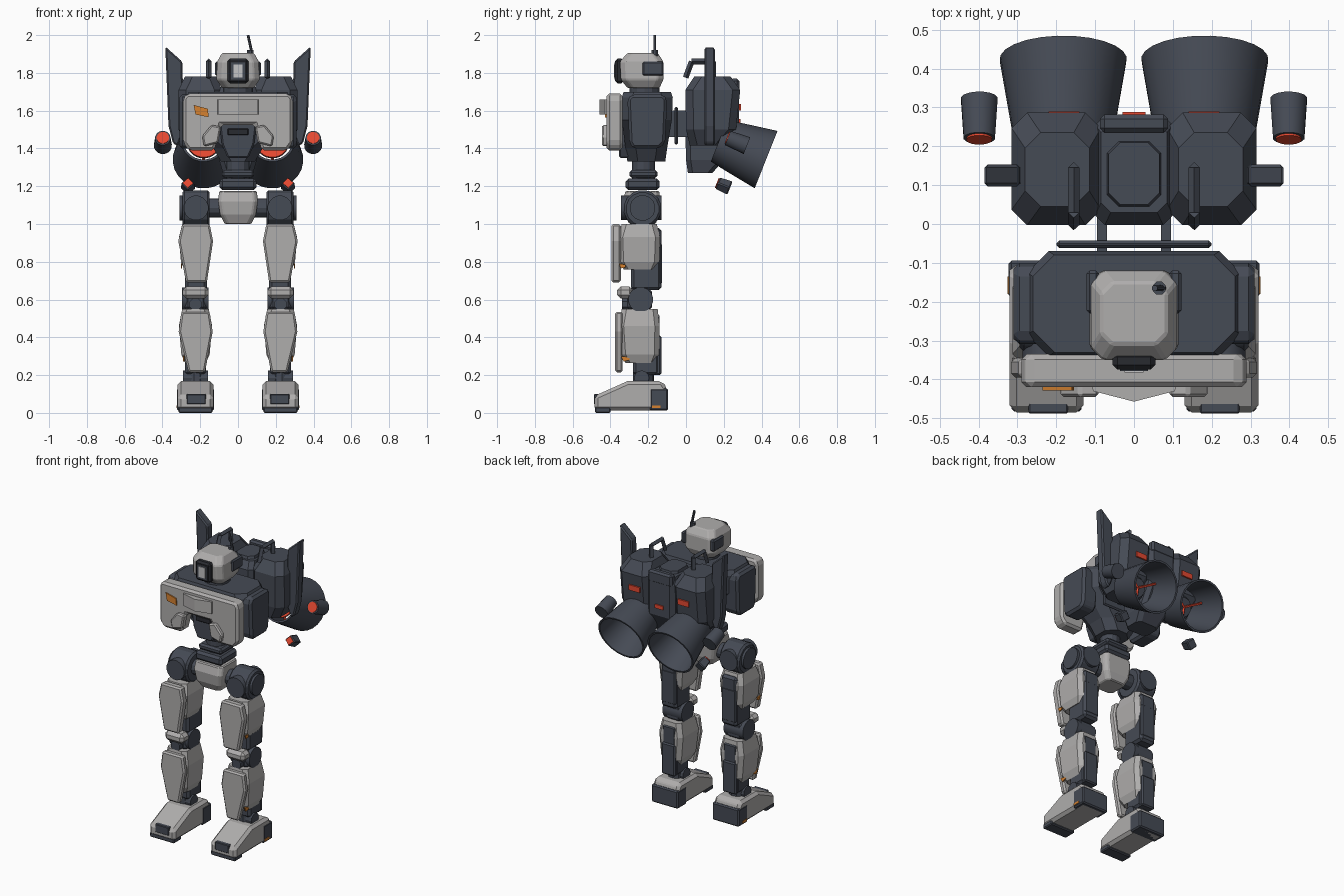
import bpy, bmesh, math
from mathutils import Vector

if "Cube" in bpy.data.objects:
    bpy.data.objects.remove(bpy.data.objects["Cube"])


def colour(name, rgb):
    m = bpy.data.materials.new(name)
    m.diffuse_color = (*rgb, 1)
    m.use_nodes = True
    m.node_tree.nodes["Principled BSDF"].inputs["Base Color"].default_value = m.diffuse_color
    return m


LIGHT = colour("light_grey", (0.43, 0.42, 0.415))
DARK = colour("dark_slate", (0.060, 0.069, 0.090))
BLACK = colour("near_black", (0.022, 0.024, 0.030))
RED = colour("red_glow", (0.78, 0.065, 0.03))
ORANGE = colour("orange", (0.66, 0.22, 0.03))
GLASS = colour("pale_lens", (0.55, 0.55, 0.56))


def finish(name, bm, mat, bevel=0, mirror=False, smooth=False):
    bmesh.ops.recalc_face_normals(bm, faces=bm.faces)
    me = bpy.data.meshes.new(name)
    bm.to_mesh(me)
    bm.free()
    me.materials.append(mat)
    ob = bpy.data.objects.new(name, me)
    bpy.context.collection.objects.link(ob)
    if smooth:
        bpy.ops.object.select_all(action='DESELECT')
        ob.select_set(True)
        bpy.context.view_layer.objects.active = ob
        bpy.ops.object.shade_smooth_by_angle(angle=math.radians(35))
    if bevel:
        b = ob.modifiers.new("bevel", 'BEVEL')
        b.width, b.segments = bevel, 1
        b.limit_method, b.angle_limit = 'ANGLE', math.radians(30)
    if mirror:
        ob.modifiers.new("mirror", 'MIRROR')
    return ob


def skin(name, rings, mat, cap=True, wrap=False, **kw):
    """Bridge a list of equal-length point rings."""
    bm = bmesh.new()
    vs = [[bm.verts.new(p) for p in r] for r in rings]
    n = len(vs[0])
    for a, b in zip(vs, vs[1:] + ([vs[0]] if wrap else [])):
        for i in range(n):
            bm.faces.new((a[i], a[(i + 1) % n], b[(i + 1) % n], b[i]))
    if cap:
        bm.faces.new(vs[0])
        bm.faces.new(vs[-1])
    return finish(name, bm, mat, **kw)


def loft(name, sections, mat, c=0.03, **kw):
    """Chamfered rectangles (z, x0, x1, y0, y1) stacked in z."""
    rings = []
    for z, a, b, d, e in sections:
        rings.append([(a + c, d, z), (b - c, d, z), (b, d + c, z), (b, e - c, z),
                      (b - c, e, z), (a + c, e, z), (a, e - c, z), (a, d + c, z)])
    return skin(name, rings, mat, **kw)


def prism(name, pts, axis, a, b, mat, **kw):
    """Extrude a 2D outline along one axis from a to b."""
    def put(p, t):
        q = list(p)
        q.insert("xyz".index(axis), t)
        return q
    return skin(name, [[put(p, t) for p in pts] for t in (a, b)], mat, **kw)


def box(name, x0, x1, y0, y1, z0, z1, mat, **kw):
    return prism(name, [(x0, y0), (x1, y0), (x1, y1), (x0, y1)], 'z', z0, z1, mat, **kw)


def spin(name, p, d, profile, mat, n=24, wrap=False, **kw):
    """Revolve (radius, distance) pairs about the axis d from p."""
    p, d = Vector(p), Vector(d).normalized()
    u = d.orthogonal().normalized()
    w = d.cross(u)
    rings = []
    for r, t in profile:
        rings.append([p + d * t + r * (u * math.cos(q) + w * math.sin(q))
                      for q in (math.tau * (i + .5) / n for i in range(n))])
    return skin(name, rings, mat, cap=not wrap, wrap=wrap, **kw)


def rod(name, p, q, r0, mat, r1=None, n=16, **kw):
    d = Vector(q) - Vector(p)
    return spin(name, p, d, [(r0, 0), (r1 or r0, d.length)], mat, n=n, **kw)


# Head
loft("head", [(1.72, -.085, .085, -.31, -.14), (1.765, -.115, .115, -.345, -.12),
              (1.86, -.11, .11, -.35, -.12), (1.905, -.085, .085, -.31, -.15)], LIGHT, bevel=.006)
box("visor_frame", -.055, .055, -.375, -.33, 1.745, 1.875, BLACK, bevel=.012)
box("visor_inset", -.036, .036, -.378, -.37, 1.765, 1.855, DARK)
box("visor_lens", -.024, .024, -.382, -.37, 1.775, 1.845, GLASS)
box("ear_block", .09, .122, -.23, -.12, 1.785, 1.86, DARK, bevel=.008, mirror=True)
rod("antenna_base", (.065, -.165, 1.88), (.065, -.165, 1.92), .018, DARK, n=8)
rod("antenna", (.075, -.165, 1.9), (.053, -.165, 2.0), .008, DARK, n=8)
rod("neck", (0, -.22, 1.67), (0, -.22, 1.74), .08, DARK, n=12)

# Torso
loft("torso", [(1.33, -.09, .09, -.31, -.11), (1.40, -.13, .13, -.32, -.10),
               (1.55, -.27, .27, -.34, -.075), (1.67, -.275, .275, -.34, -.07),
               (1.70, -.26, .26, -.33, -.08)], DARK, c=.055)
prism("shoulder_panel", [(-.31, 1.66), (-.29, 1.685), (-.12, 1.685), (-.10, 1.66), (-.11, 1.43),
                         (-.14, 1.40), (-.28, 1.40), (-.30, 1.43)], 'x', .2, .31, DARK, bevel=.015, mirror=True)
prism("belly_panel", [(-.1, 1.54), (.1, 1.54), (.085, 1.42), (.055, 1.35), (-.055, 1.35), (-.085, 1.42)],
      'y', -.355, -.28, DARK, bevel=.008)
box("belly_vent", -.055, .055, -.368, -.35, 1.47, 1.505, BLACK, bevel=.004)
prism("chest_plate", [(0, 1.69), (.27, 1.69), (.29, 1.665), (.29, 1.43), (.26, 1.39), (.125, 1.39),
                      (.09, 1.525), (0, 1.525), (-.09, 1.525), (-.125, 1.39), (-.26, 1.39),
                      (-.29, 1.43), (-.29, 1.665), (-.27, 1.69)], 'y', -.42, -.335, LIGHT, bevel=.014)
prism("chest_wedge", [(-.11, -.41), (-.105, -.43), (0, -.457), (.105, -.43), (.11, -.41)],
      'z', 1.58, 1.66, LIGHT)
prism("chest_pod", [(.19, 1.465), (.14, 1.525), (.09, 1.515), (.105, 1.43), (.18, 1.41)],
      'y', -.445, -.40, LIGHT, bevel=.008, mirror=True)
prism("chest_marker", [(-.235, 1.63), (-.16, 1.61), (-.155, 1.565), (-.225, 1.58)],
      'y', -.428, -.419, ORANGE)

# Waist and pelvis
rod("waist_column", (0, -.225, 1.22), (0, -.225, 1.36), .062, DARK, n=12)
box("waist_ring_upper", -.085, .085, -.30, -.15, 1.245, 1.285, DARK, bevel=.012)
box("waist_ring_lower", -.098, .098, -.32, -.14, 1.18, 1.24, DARK, bevel=.015)
loft("pelvis", [(1.0, -.07, .07, -.30, -.16), (1.05, -.095, .095, -.325, -.145),
                (1.12, -.105, .105, -.335, -.14), (1.175, -.10, .10, -.32, -.14)], LIGHT, c=.02, bevel=.006)
rod("hip_axle", (-.2, -.23, 1.085), (.2, -.23, 1.085), .05, DARK, n=12)

# Legs
K = dict(mirror=True)
rod("hip_drum", (.15, -.23, 1.08), (.295, -.23, 1.08), .1, DARK, n=16, bevel=.012, **K)
rod("hip_front_cap", (.222, -.345, 1.085), (.222, -.13, 1.085), .066, DARK, smooth=True, **K)
rod("hip_side_cap", (.28, -.23, 1.085), (.31, -.23, 1.085), .068, DARK, smooth=True, **K)
box("thigh_core", .165, .28, -.29, -.13, .65, .98, DARK, bevel=.015, **K)
loft("thigh_shell", [(.76, .165, .285, -.33, -.16), (.80, .148, .302, -.355, -.142),
                     (.93, .137, .313, -.36, -.137), (1.0, .155, .295, -.34, -.155)], LIGHT, c=.025, **K)
box("thigh_back_panel", .17, .275, -.17, -.128, .68, .90, DARK, bevel=.008, **K)
prism("thigh_front_plate", [(.15, 1.0), (.295, 1.0), (.316, .91), (.275, .69), (.165, .69), (.132, .91)],
      'y', -.395, -.345, LIGHT, bevel=.01, **K)
prism("thigh_marker", [(-.355, .79), (-.32, .785), (-.32, .77), (-.345, .765)], 'x', .296, .303, ORANGE, **K)

rod("knee_drum", (.155, -.24, .6), (.297, -.24, .6), .066, DARK, smooth=True, **K)
box("knee_block", .165, .285, -.31, -.18, .54, .66, DARK, bevel=.02, **K)
box("knee_cap", .156, .294, -.365, -.28, .605, .67, LIGHT, bevel=.02, **K)
rod("knee_bolt", (.225, -.34, .575), (.225, -.28, .575), .035, DARK, n=8, **K)

box("shin_core", .17, .28, -.28, -.14, .2, .53, DARK, bevel=.015, **K)
loft("shin_shell", [(.265, .17, .28, -.32, -.16), (.31, .15, .30, -.345, -.142),
                    (.46, .137, .313, -.355, -.14), (.55, .155, .295, -.34, -.15)], LIGHT, c=.025, **K)
box("shin_back_panel", .175, .275, -.17, -.131, .2, .41, DARK, bevel=.008, **K)
prism("shin_front_plate", [(.15, .535), (.30, .535), (.314, .43), (.262, .215), (.175, .215), (.134, .43)],
      'y', -.375, -.335, LIGHT, bevel=.01, **K)
prism("shin_marker", [(-.345, .30), (-.30, .295), (-.30, .28), (-.33, .272)], 'x', .282, .291, ORANGE, **K)
rod("ankle", (.16, -.235, .185), (.29, -.235, .185), .04, DARK, n=12, **K)
rod("ankle_post", (.225, -.225, .14), (.225, -.225, .24), .055, DARK, n=10, **K)

# Feet
prism("foot", [(-.485, .012), (-.485, .09), (-.31, .168), (-.125, .168), (-.10, .13), (-.10, .012)],
      'x', .13, .32, LIGHT, bevel=.018, **K)
box("heel", .127, .323, -.19, -.094, .012, .13, DARK, bevel=.008, **K)
box("toe_panel", .17, .272, -.488, -.455, .045, .1, DARK, bevel=.004, **K)
box("toe_sole", .135, .315, -.482, -.40, 0, .032, DARK, bevel=.006, **K)
box("heel_marker", .319, .326, -.18, -.135, .025, .04, ORANGE, **K)

# Backpack body
box("back_mount_plate", -.2, .2, -.062, -.042, 1.42, 1.62, DARK, bevel=.008)
box("back_mount_arm", .07, .095, -.10, .03, 1.46, 1.6, DARK, **K)
loft("pack_pod", [(1.415, .11, .27, .02, .19), (1.50, .085, .315, 0, .265),
                  (1.71, .085, .315, -.003, .287), (1.782, .115, .28, .045, .235)], DARK, c=.04, **K)
loft("pack_centre", [(1.27, -.08, .08, .01, .14), (1.34, -.1, .1, 0, .2),
                     (1.48, -.1, .1, -.003, .28), (1.70, -.1, .1, -.003, .28),
                     (1.745, -.085, .085, .03, .26)], DARK, c=.025)
loft("pack_hatch", [(1.70, -.08, .08, .03, .22), (1.762, -.065, .065, .05, .21)], DARK, c=.03)
box("pack_top_bar", -.088, .088, .235, .282, 1.69, 1.77, DARK, bevel=.012)
box("pod_vent", .14, .22, .28, .290, 1.60, 1.635, RED, **K)
box("centre_vent", -.03, .03, .276, .288, 1.53, 1.555, RED)
handle = [(-.002, 1.775), (.03, 1.86), (.145, 1.86), (.145, 1.77)]
for (y0, z0), (y1, z1) in zip(handle, handle[1:]):
    rod("pack_handle", (.155, y0, z0), (.155, y1, z1), .015, DARK, n=4, **K)

# Side fins
prism("fin", [(.385, 1.94), (.295, 1.86), (.285, 1.50), (.32, 1.41), (.345, 1.43), (.368, 1.52)],
      'y', .097, .153, DARK, bevel=.008, **K)

# Main thrusters: open nozzle, glowing core and spokes
axis = Vector((0, .93, -.37)).normalized()
side = Vector((1, 0, 0))
up = side.cross(axis)
start = Vector((.182, .175, 1.44))
spin("thruster_nozzle", start, axis, [(.118, 0), (.135, .09), (.164, .268), (.152, .268), (.123, .09), (.106, 0)],
     DARK, wrap=True, smooth=True, **K)
rod("thruster_glow", start + axis * .02, start + axis * .03, .085, RED, n=24, **K)
rod("thruster_core", start + axis * .03, start + axis * .075, .088, DARK, r1=.06, n=24, **K)
for k in range(3):
    q = math.radians(-90 + 120 * k)
    out = side * math.cos(q) + up * math.sin(q)
    base = start + axis * .085
    rod("thruster_spoke", base, base + out * .122 + axis * .02, .008, RED, n=4, **K)

# Outrigger jets and lower jets
jet = Vector((.398, .272, 1.435))
rod("outer_jet", jet - axis * .055, jet + axis * .055, .041, DARK, r1=.048, smooth=True, **K)
rod("outer_jet_glow", jet - axis * .060, jet - axis * .054, .033, RED, **K)
low = Vector((.265, .2, 1.203))
rod("lower_jet", low - axis * .035, low + axis * .035, .036, DARK, r1=.042, n=4, bevel=.006, **K)
rod("lower_jet_glow", low - axis * .040, low - axis * .034, .028, RED, n=4, **K)
